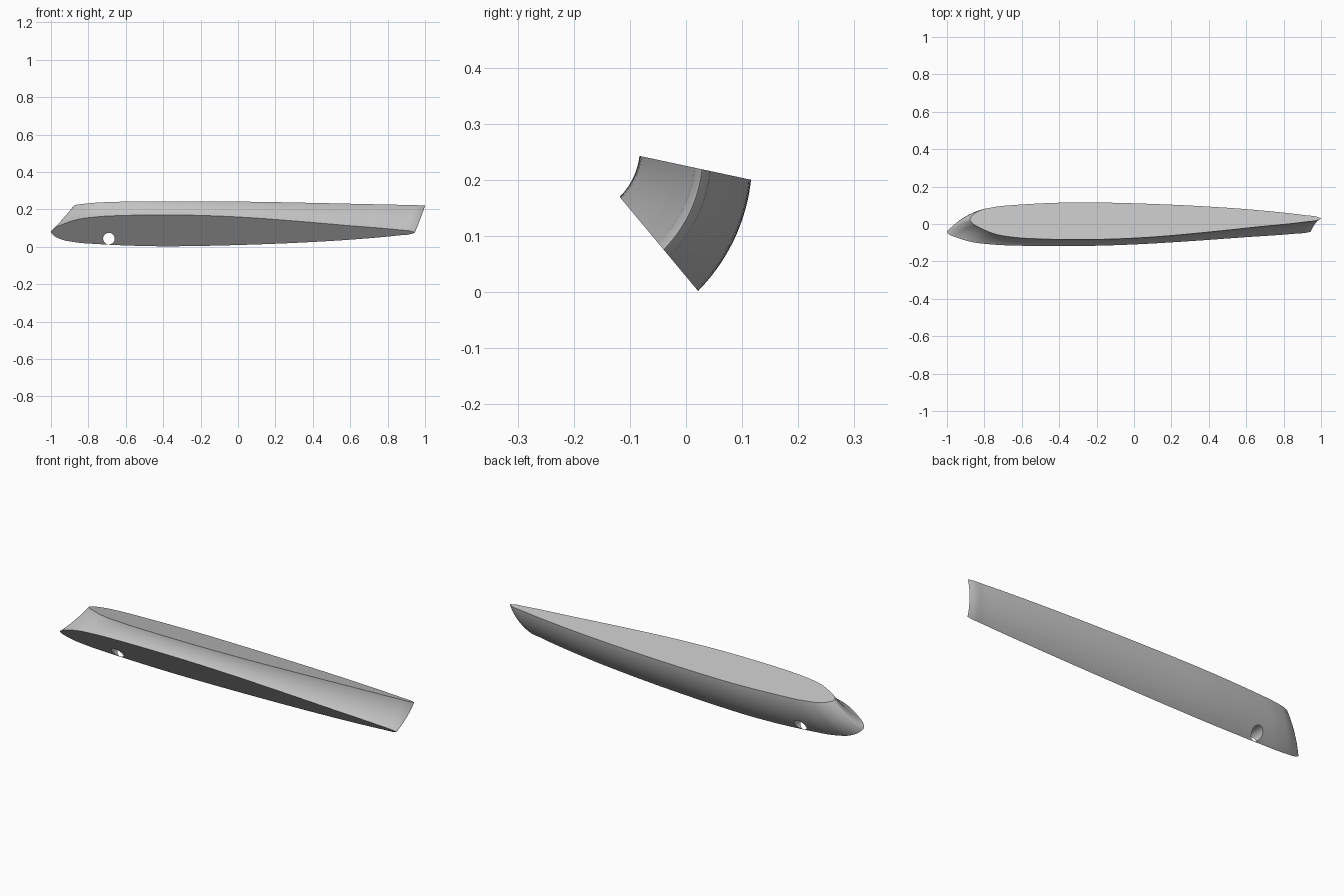
import bpy, bmesh, math
from mathutils import Vector
from mathutils.geometry import interpolate_bezier

if "Cube" in bpy.data.objects:
    bpy.data.objects.remove(bpy.data.objects["Cube"])

# Foil profile: (fraction along chord, fraction of thickness from inner to outer side)
PROFILE = [(0, .54), (.008, .43), (.026, .33), (.067, .16), (.13, .055), (.2, .015),
           (.28, 0), (.4, .01), (.51, .06), (.68, .2), (.82, .34), (.957, .475),
           (.992, .525), (1, .56), (.992, .6), (.957, .65), (.82, .79), (.68, .885),
           (.51, .96), (.4, .99), (.31, 1), (.2, .97), (.13, .93), (.067, .87),
           (.026, .77), (.008, .66)]
CENTRE_Y, CENTRE_Z = -0.2, 0.268      # axis of the bend
ANGLE_0, ANGLE_1 = math.radians(-50.2), math.radians(-12.1)
STEPS = 20


def lerp(a, b, t):
    return a + (b - a) * t


def smooth_loop(points, cuts):
    """Closed smooth curve through the points."""
    n = len(points)
    pts = [Vector((u * 1.945, f * 0.218, 0)) for u, f in points]
    tangents = []
    for i in range(n):
        a, b = pts[i] - pts[i - 1], pts[(i + 1) % n] - pts[i]
        la, lb = a.length, b.length
        tangents.append((a / la * lb + b / lb * la) / (la + lb))
    out = []
    for i in range(n):
        j = (i + 1) % n
        d = (pts[j] - pts[i]).length / 3
        out += interpolate_bezier(pts[i], pts[i] + tangents[i] * d,
                                  pts[j] - tangents[j] * d, pts[j], cuts + 1)[:-1]
    return [(p.x / 1.945, p.y / 0.218) for p in out]


grey = bpy.data.materials.new("light grey")
grey.diffuse_color = (0.55, 0.55, 0.55, 1)
grey.use_nodes = True
grey.node_tree.nodes["Principled BSDF"].inputs["Base Color"].default_value = grey.diffuse_color

# Curved foil section: profile swept round the bend with sweep-back and taper
loop = smooth_loop(PROFILE, 5)
bm = bmesh.new()
rings = []
for s in range(STEPS + 1):
    t = s / STEPS
    ang = lerp(ANGLE_0, ANGLE_1, t)
    nose, tail = lerp(-1, -0.877, t), lerp(0.945, 1, t)
    ring = []
    for u, f in loop:
        r = lerp(0.128, 0.12, t) + f * lerp(0.218, 0.203, t)
        ring.append(bm.verts.new((lerp(nose, tail, u),
                                  CENTRE_Y + r * math.cos(ang),
                                  CENTRE_Z + r * math.sin(ang))))
    rings.append(ring)
for a, b in zip(rings, rings[1:]):
    for i in range(len(loop)):
        j = (i + 1) % len(loop)
        bm.faces.new((a[i], a[j], b[j], b[i]))
bm.faces.new(rings[0])
bm.faces.new(rings[-1])
bmesh.ops.recalc_face_normals(bm, faces=bm.faces)
mesh = bpy.data.meshes.new("curved_foil")
bm.to_mesh(mesh)
bm.free()
mesh.materials.append(grey)
foil = bpy.data.objects.new("curved_foil", mesh)
bpy.context.collection.objects.link(foil)

# Round hole near the nose
bpy.ops.mesh.primitive_cylinder_add(vertices=48, radius=0.031, depth=0.8,
                                    location=(-0.69, 0, 0.043),
                                    rotation=(math.pi / 2, 0, 0))
cutter = bpy.context.object
cutter.name = "hole_cutter"
cutter.hide_render = True
cutter.data.materials.append(grey)
cut = foil.modifiers.new("hole", 'BOOLEAN')
cut.operation = 'DIFFERENCE'
cut.solver = 'EXACT'
cut.object = cutter

bpy.ops.object.select_all(action='DESELECT')
foil.select_set(True)
bpy.context.view_layer.objects.active = foil
bpy.ops.object.modifier_apply(modifier="hole")
bpy.data.objects.remove(cutter)
bpy.ops.object.shade_smooth_by_angle(angle=math.radians(30))
